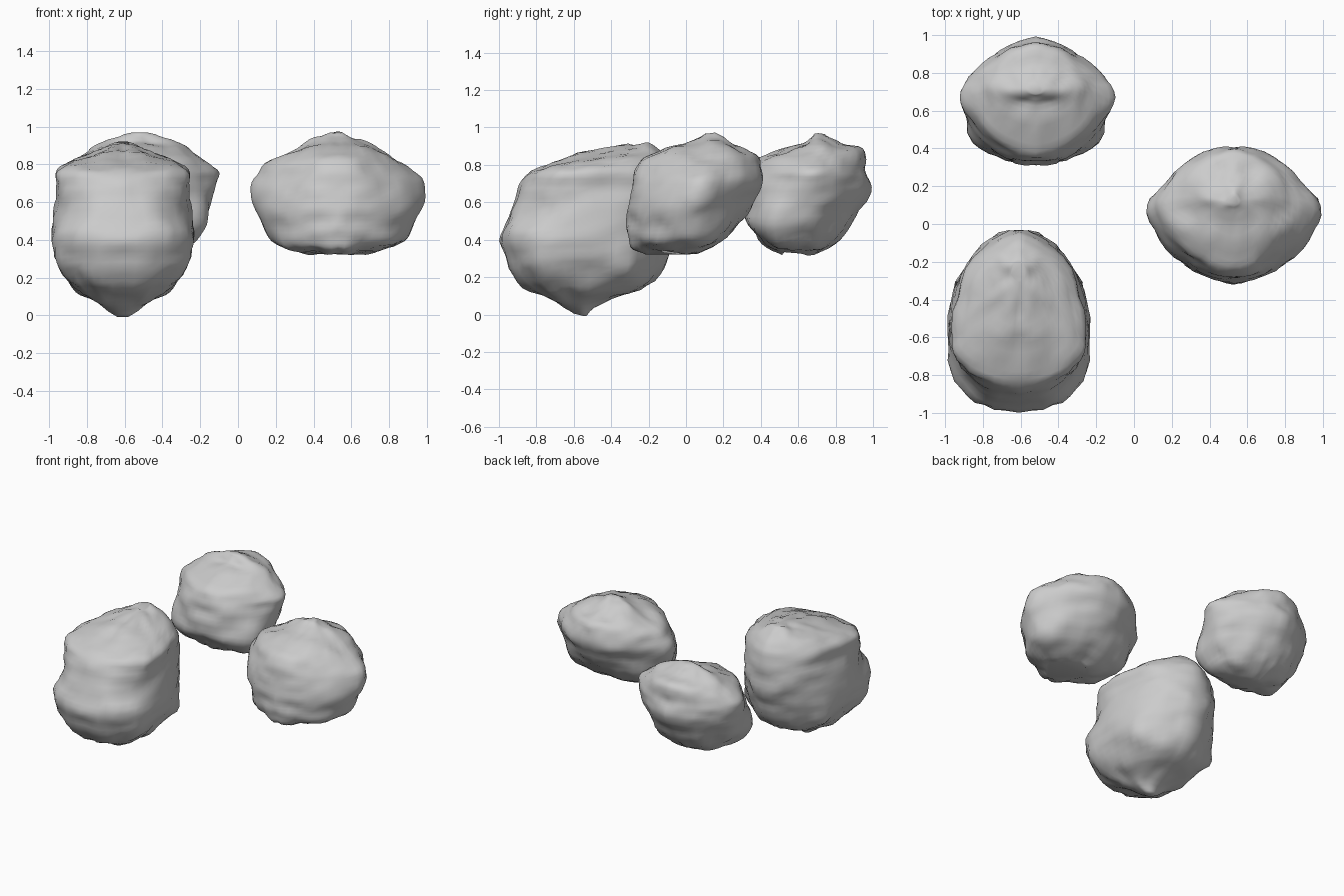
import bpy, bmesh, math
from mathutils import Vector, noise

SEG, SUB = 44, 3


def catmull(rows):
    """Smoothly resample section rows."""
    out = []
    n = len(rows)
    for i in range(n - 1):
        p = [rows[max(0, min(n - 1, i + k))] for k in (-1, 0, 1, 2)]
        for s in range(SUB):
            t = s / SUB
            out.append([0.5 * (2 * b + (c - a) * t + (2 * a - 5 * b + 4 * c - d) * t * t
                               + (3 * b - a - 3 * c + d) * t ** 3) for a, b, c, d in zip(*p)])
    out.append(list(rows[-1]))
    return out


def rock(name, cx, rows, front, pb, lumps, seed, amp):
    """Loft: rows are (z, left half width, right half width, y front, y widest, y back)."""
    bm = bmesh.new()
    rings = []
    for z, wl, wr, y0, yc, y1 in catmull(rows):
        ring = []
        # front roundness changes from the lower to the upper half
        k = min(1, max(0, (z - .45) / .25))
        pf = front[0] + (front[1] - front[0]) * k
        for i in range(SEG):
            a = 2 * math.pi * i / SEG
            c, s = math.cos(a), math.sin(a)
            e = 2 / (pb if s > 0 else pf)
            x = math.copysign(abs(c) ** e, c) * (wr if c > 0 else wl)
            y = yc + (abs(s) ** e * (y1 - yc) if s > 0 else -abs(s) ** e * (yc - y0))
            ring.append(bm.verts.new((cx + x, y, z)))
        rings.append(ring)
    for a, b in zip(rings, rings[1:]):
        for i in range(SEG):
            j = (i + 1) % SEG
            bm.faces.new((a[i], a[j], b[j], b[i]))
    bm.faces.new(rings[0][::-1])
    bm.faces.new(rings[-1])
    for _ in range(2):
        bmesh.ops.smooth_vert(bm, verts=bm.verts, factor=0.3, use_axis_x=True, use_axis_y=True, use_axis_z=True)
    bm.normal_update()
    # mirrored lumps and dents plus surface roughness
    moves = []
    for v in bm.verts:
        q = Vector((abs(v.co.x - cx), v.co.y, v.co.z))
        d = amp * noise.noise(q * 6 + Vector((seed, 0, 0)))
        d += 0.6 * amp * noise.noise(q * 14 + Vector((0, seed, 0)))
        for lx, ly, lz, r, h in lumps:
            d += h * math.exp(-((q - Vector((lx, ly, lz))).length / r) ** 2)
        moves.append(v.normal * d)
    for v, m in zip(bm.verts, moves):
        v.co += m
    me = bpy.data.meshes.new(name)
    bm.to_mesh(me)
    bm.free()
    for p in me.polygons:
        p.use_smooth = True
    ob = bpy.data.objects.new(name, me)
    bpy.context.collection.objects.link(ob)
    return ob


# Large rock, front left
large = [(0.0, .03, .03, -.60, -.57, -.54), (.04, .11, .11, -.65, -.57, -.50),
         (.10, .20, .20, -.76, -.57, -.34), (.15, .27, .27, -.87, -.57, -.20),
         (.25, .35, .35, -.95, -.58, -.12), (.34, .37, .37, -.98, -.58, -.09),
         (.42, .375, .375, -.995, -.57, -.06), (.52, .37, .37, -.95, -.55, -.03),
         (.62, .355, .355, -.92, -.57, -.02), (.70, .35, .35, -.89, -.61, -.03),
         (.77, .35, .35, -.83, -.62, -.05), (.82, .28, .28, -.68, -.52, -.08),
         (.86, .19, .19, -.54, -.38, -.12), (.89, .11, .11, -.42, -.30, -.16),
         (.91, .04, .04, -.30, -.26, -.20)]
rock("large_rock", -.61, large, (2.4, 1.75), 2.0,
     [(.33, -.31, .27, .09, .045), (.34, -.80, .32, .09, .02), (.38, -.45, .50, .05, -.015),
      (.25, -.92, .42, .09, .01)], 3.1, .022)

# Medium rock, right
right = [(.33, .15, .15, -.22, -.08, .06), (.355, .29, .25, -.28, -.04, .13),
         (.40, .35, .35, -.30, 0, .20), (.46, .39, .39, -.31, .02, .28),
         (.53, .43, .43, -.31, .03, .32), (.60, .45, .455, -.30, .04, .36),
         (.68, .455, .45, -.29, .06, .40), (.74, .42, .42, -.28, .08, .405),
         (.80, .385, .335, -.26, .10, .39), (.855, .28, .27, -.20, .12, .375),
         (.90, .20, .20, -.06, .13, .29), (.935, .12, .08, .05, .13, .20),
         (.965, .04, .02, .10, .12, .15)]
rock("right_rock", .53, right, (1.75, 1.7), 1.7,
     [(.10, .38, .82, .10, .012), (.30, .12, .42, .12, .025)], 7.7, .022)

# Medium rock, back left
back = [(.32, .09, .09, .52, .58, .65), (.36, .22, .22, .43, .60, .77),
        (.42, .29, .29, .36, .62, .84), (.50, .35, .35, .32, .63, .90),
        (.58, .38, .38, .315, .64, .95), (.66, .395, .40, .32, .66, .985),
        (.72, .40, .41, .33, .67, .98), (.77, .395, .41, .35, .67, .955),
        (.83, .34, .34, .38, .68, .95), (.88, .26, .26, .52, .70, .94),
        (.91, .19, .19, .63, .72, .86), (.94, .11, .11, .66, .72, .79),
        (.965, .03, .03, .69, .71, .74)]
rock("back_rock", -.52, back, (2.3, 1.75), 1.7,
     [(.10, .97, .82, .10, .012), (.29, .44, .46, .12, .04)], 7.7, .022)
